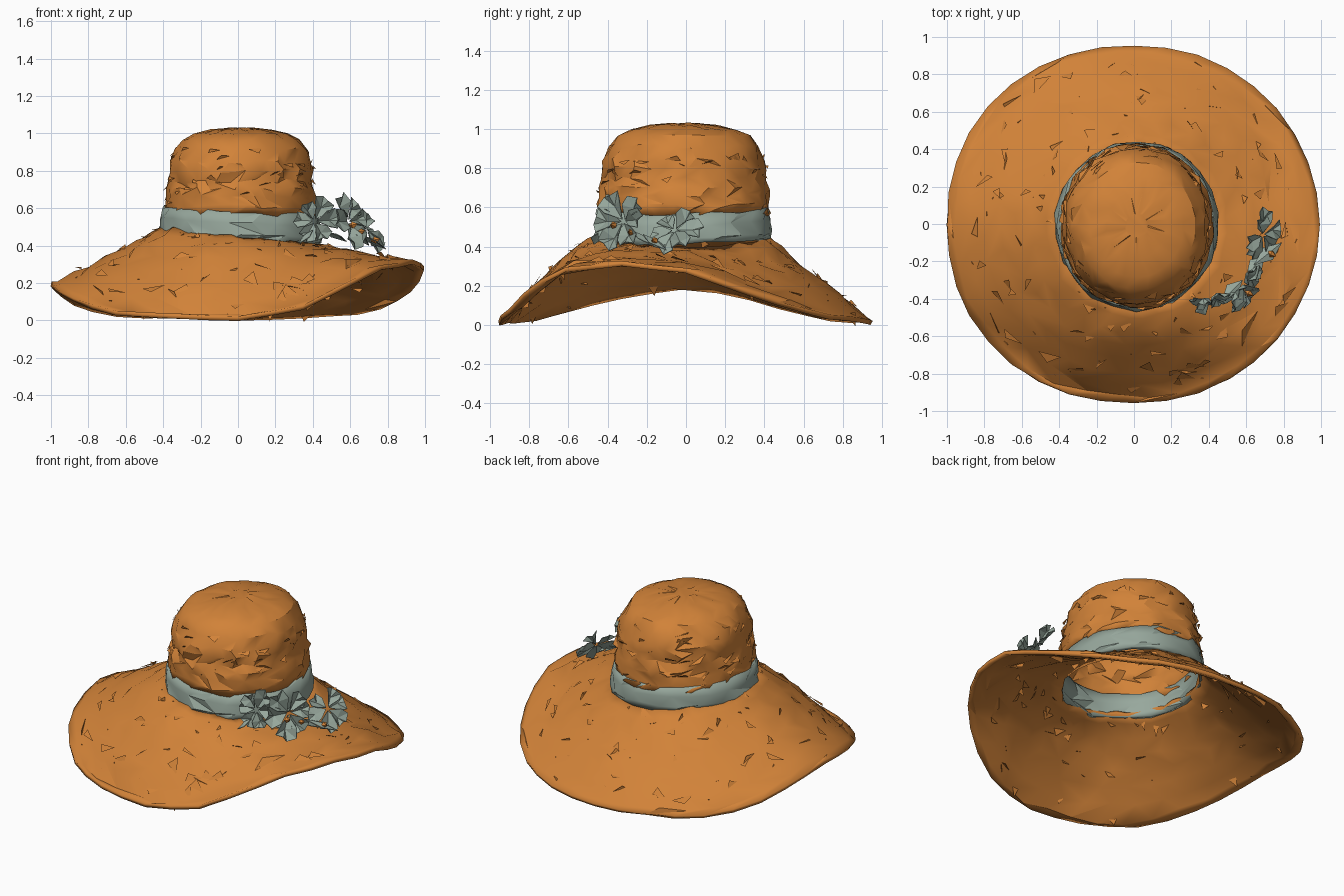
import bpy, math, random
from mathutils import Vector

random.seed(7)
cube = bpy.data.objects.get("Cube")
if cube:
    bpy.data.objects.remove(cube)


def material(name, rgb):
    m = bpy.data.materials.new(name)
    m.use_nodes = True
    m.diffuse_color = (*rgb, 1)
    m.node_tree.nodes["Principled BSDF"].inputs["Base Color"].default_value = (*rgb, 1)
    return m


straw = material("orange straw", (0.64, 0.225, 0.04))
ribbon = material("sage ribbon", (0.31, 0.39, 0.335))


def build(name, verts, faces, mat, thickness=0, smooth=30):
    mesh = bpy.data.meshes.new(name)
    mesh.from_pydata(verts, [], faces)
    mesh.materials.append(mat)
    obj = bpy.data.objects.new(name, mesh)
    bpy.context.collection.objects.link(obj)
    if thickness:
        mod = obj.modifiers.new("thickness", "SOLIDIFY")
        mod.thickness = thickness
        mod.offset = -1
    if smooth:
        bpy.ops.object.select_all(action="DESELECT")
        obj.select_set(True)
        bpy.context.view_layer.objects.active = obj
        bpy.ops.object.shade_smooth_by_angle(angle=math.radians(smooth))


def loft(rings, cap=False):
    """Triangulated skin over rings ordered from the outside or bottom upwards."""
    n = len(rings[0])
    verts = [p for ring in rings for p in ring]
    faces = []
    for r in range(len(rings) - 1):
        for i in range(n):
            a, b = r * n + i, r * n + (i + 1) % n
            c, d = b + n, a + n
            faces += [(a, b, c), (a, c, d)] if random.random() < 0.5 else [(a, b, d), (b, c, d)]
    if cap:
        faces.append(tuple(range(len(verts) - n, len(verts))))
    return verts, faces


def jitter(p, amount):
    return p + Vector([random.uniform(-amount, amount) for _ in range(3)])


# Height of the wavy brim edge at each angle in degrees
RIM = [(-90, .02), (-70, .08), (-55, .2), (-42, .29), (-20, .325), (0, .29), (15, .2),
       (30, .12), (50, .05), (90, .02), (130, .04), (150, .1), (165, .17), (180, .21),
       (195, .17), (210, .12), (230, .05), (270, .02)]


def rim_height(deg):
    deg = (deg + 90) % 360 - 90
    for (a, za), (b, zb) in zip(RIM, RIM[1:]):
        if a <= deg <= b:
            return za + (zb - za) * (deg - a) / (b - a)
    return RIM[0][1]


def brim_point(t, ang):
    """t runs from 0 at the crown to 1 at the edge."""
    c, s = math.cos(ang), math.sin(ang)
    inner = Vector((0.02 + 0.41 * c, -0.01 + 0.43 * s, 0.455 - 0.05 * c))
    bulge = 1 + 0.015 * (1 - c) * abs(math.sin(2 * ang))
    outer = Vector((0.995 * c * bulge, 0.955 * s * bulge, 0))
    p = inner.lerp(outer, t)
    front = max(0, -s) ** 2
    drop = min(1, t / (1 - 0.07 * front))
    p.z = inner.z + (rim_height(math.degrees(ang)) - inner.z) * drop ** (0.95 + 0.5 * front)
    return p


def crown_point(sx, sy, z, ang):
    return Vector((0.015 + 0.405 * sx * math.cos(ang), -0.01 + 0.44 * sy * math.sin(ang), z))


# Brim
SEG = 36
angles = [math.tau * i / SEG for i in range(SEG)]
steps = [1, 0.94, 0.82, 0.68, 0.54, 0.4, 0.26, 0.12, 0]
rings = [[jitter(brim_point(t, a + 0.08 * (k % 2)), 0.003 if t == 1 else 0.011) for a in angles]
         for k, t in enumerate(steps)]
build("brim", *loft(rings), straw, 0.025)

# Crown with slumped, uneven rows
profile = [(1, .565), (1, .61), (.985, .66), (.985, .7), (.95, .745), (.955, .8), (.925, .845),
           (.87, .91), (.77, .965), (.62, .997), (.4, 1.018), (.15, 1.028)]
rings = [[jitter(crown_point(s, s, z, a + 0.09 * (k % 2)), 0.013 if z < 0.95 else 0.005)
          for a in angles] for k, (s, z) in enumerate(profile)]
build("crown", *loft(rings, cap=True), straw, 0.015)

# Ribbon band, tilted down towards the left side
rings = []
for k, (scale, z) in enumerate([(1.075, .44), (1.085, .47), (1.07, .53), (1.035, .59)]):
    ring = [crown_point(scale, scale * 0.95, z, math.tau * (i + k % 2 / 2) / 22) for i in range(22)]
    rings.append([jitter(p + Vector((0, 0, -0.05 * p.x + 0.02 * p.y)), 0.008) for p in ring])
build("ribbon_band", *loft(rings), ribbon, 0.03)


# Loose straw ends: thin lifted triangles over the woven surfaces
def flecks(name, count, surface, lift, size=1):
    verts, faces = [], []
    for _ in range(count):
        u, a = random.uniform(0.08, 0.9), random.uniform(0, math.tau)
        w, skew = random.uniform(0.05, 0.15) * size, random.uniform(-0.08, 0.08)
        p, q = surface(u, a), surface(u + skew, a + w)
        tip = surface(u + random.choice((-0.05, 0.05)), a + w * random.random())
        out = lift(tip)
        k = len(verts)
        verts += [p + out * 0.35, q, tip + out]
        faces.append((k, k + 1, k + 2) if (q - p).cross(tip - p).dot(out) > 0 else (k, k + 2, k + 1))
    build(name, verts, faces, straw, smooth=0)


def crown_surface(u, a):
    i = min(int(u * 7), 6)
    (s0, z0), (s1, z1) = profile[i + 1], profile[i + 2]
    f = u * 7 - i
    s = s0 + (s1 - s0) * f
    return crown_point(s, s, z0 + (z1 - z0) * f, a)


flecks("brim_straw_ends", 80, brim_point, lambda p: Vector((0, 0, 0.022)))
flecks("brim_underside_straw_ends", 75, brim_point, lambda p: Vector((0, 0, -0.065)), 1.3)
flecks("crown_straw_ends", 50, crown_surface,
       lambda p: Vector((p.x, p.y, 0)).normalized() * 0.018, 1.7)


# Flowers: broad pleated petals
def flower(name, centre, facing, radius, petals):
    rot = Vector(facing).to_track_quat("Z", "Y")
    centre = Vector(centre)

    def place(r, a, h):
        return centre + rot @ Vector((r * math.cos(a), r * math.sin(a), h))

    verts, faces = [], []
    for i in range(petals):
        a = math.tau * (i + random.uniform(-0.2, 0.2)) / petals
        r = radius * random.uniform(0.85, 1.15)
        h = random.uniform(-0.04, 0.045)
        half = 3.4 / petals
        k = len(verts)
        verts += [place(0.012, a, 0), place(r * 0.6, a, h * 0.4 - 0.012)]
        verts += [place(r * f, a + half * g, h + d) for f, g, d in
                  [(0.6, -1, 0.015), (0.95, -0.75, 0), (0.88, -0.2, 0.01),
                   (1.02, 0.2, -0.01), (0.92, 0.8, 0.012), (0.55, 1, 0.02)]]
        faces += [(k, k + 2, k + 1), (k, k + 1, k + 7)]
        faces += [(k + 1, k + j, k + j + 1) for j in range(2, 7)]
    build(name, verts, faces, ribbon, 0.004, smooth=0)


flower("front_flower", (0.41, -0.40, 0.53), (0.3, -1, 0.25), 0.125, 6)
flower("middle_flower", (0.59, -0.32, 0.53), (1, -0.6, 0.3), 0.145, 6)
flower("side_flower", (0.69, -0.06, 0.485), (0.75, -0.2, 0.65), 0.14, 6)

# Flower buds
for i, spot in enumerate([(0.615, -0.37, 0.51), (0.655, -0.28, 0.475), (0.735, -0.16, 0.43)]):
    base = Vector(spot)
    out = Vector((0.9, -0.5, 0.2)).normalized()
    side = out.cross(Vector((0, 0, 1))).normalized()
    up = side.cross(out)
    verts = [base + 0.02 * (side * math.cos(math.tau * j / 5) + up * math.sin(math.tau * j / 5))
             for j in range(5)] + [base + out * 0.03, base - out * 0.03]
    faces = [f for j in range(5) for f in ((j, 5, (j + 1) % 5), (j, (j + 1) % 5, 6))]
    build(f"flower_bud_{i + 1}", verts, faces, straw, smooth=0)

# Leaves tucked between the flowers
leaves = [((0.47, -0.41, 0.47), (0.58, -0.30, 0.42)), ((0.60, -0.28, 0.48), (0.70, -0.16, 0.40)),
          ((0.64, -0.22, 0.46), (0.79, -0.10, 0.38)), ((0.40, -0.43, 0.48), (0.33, -0.47, 0.41))]
for i, (start, end) in enumerate(leaves):
    a, b = Vector(start), Vector(end)
    side = (b - a).cross(Vector((0, 0, 1))).normalized() * 0.04
    mid = a.lerp(b, 0.5)
    build(f"leaf_{i + 1}", [a, mid + side, b, mid - side, mid + Vector((0, 0, 0.015))],
          [(0, 4, 1), (1, 4, 2), (2, 4, 3), (3, 4, 0)], ribbon, 0.004, smooth=0)
